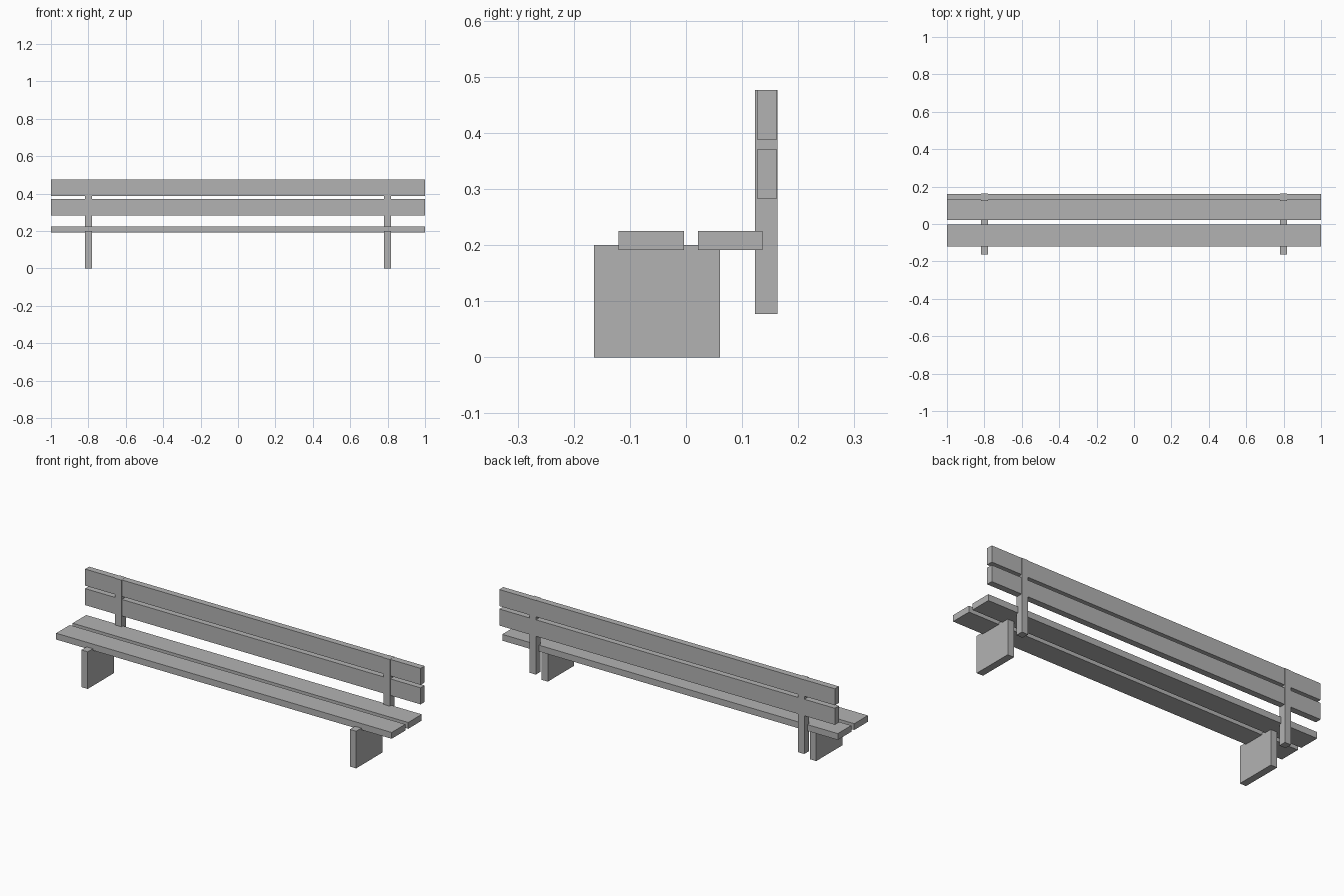
import bpy

if "Cube" in bpy.data.objects:
    bpy.data.objects.remove(bpy.data.objects["Cube"])

# One plain grey for the whole bench
grey = bpy.data.materials.new("grey")
grey.diffuse_color = (0.45, 0.45, 0.45, 1.0)
grey.use_nodes = True
grey.node_tree.nodes["Principled BSDF"].inputs["Base Color"].default_value = grey.diffuse_color


def box(name, x, y, z):
    """Axis-aligned box from (min, max) ranges."""
    bpy.ops.mesh.primitive_cube_add(
        size=1, location=[(a + b) / 2 for a, b in (x, y, z)])
    ob = bpy.context.object
    ob.name = name
    ob.scale = [b - a for a, b in (x, y, z)]
    bpy.ops.object.transform_apply(location=False, rotation=False, scale=True)
    ob.data.materials.append(grey)
    return ob


FULL = (-1.0, 1.0)

# Seat planks
box("seat_plank_front", FULL, (-0.12, -0.004), (0.191, 0.225))
box("seat_plank_rear", FULL, (0.021, 0.136), (0.191, 0.225))

# Backrest planks
box("back_plank_lower", FULL, (0.127, 0.161), (0.282, 0.371))
box("back_plank_upper", FULL, (0.127, 0.161), (0.387, 0.476))

# Slab legs and backrest posts on both sides
for side, cx in (("left", -0.8), ("right", 0.8)):
    width = (cx - 0.019, cx + 0.019)
    box("leg_" + side, width, (-0.164, 0.061), (0.0, 0.2))
    box("back_post_" + side, width, (0.123, 0.163), (0.077, 0.4765))
